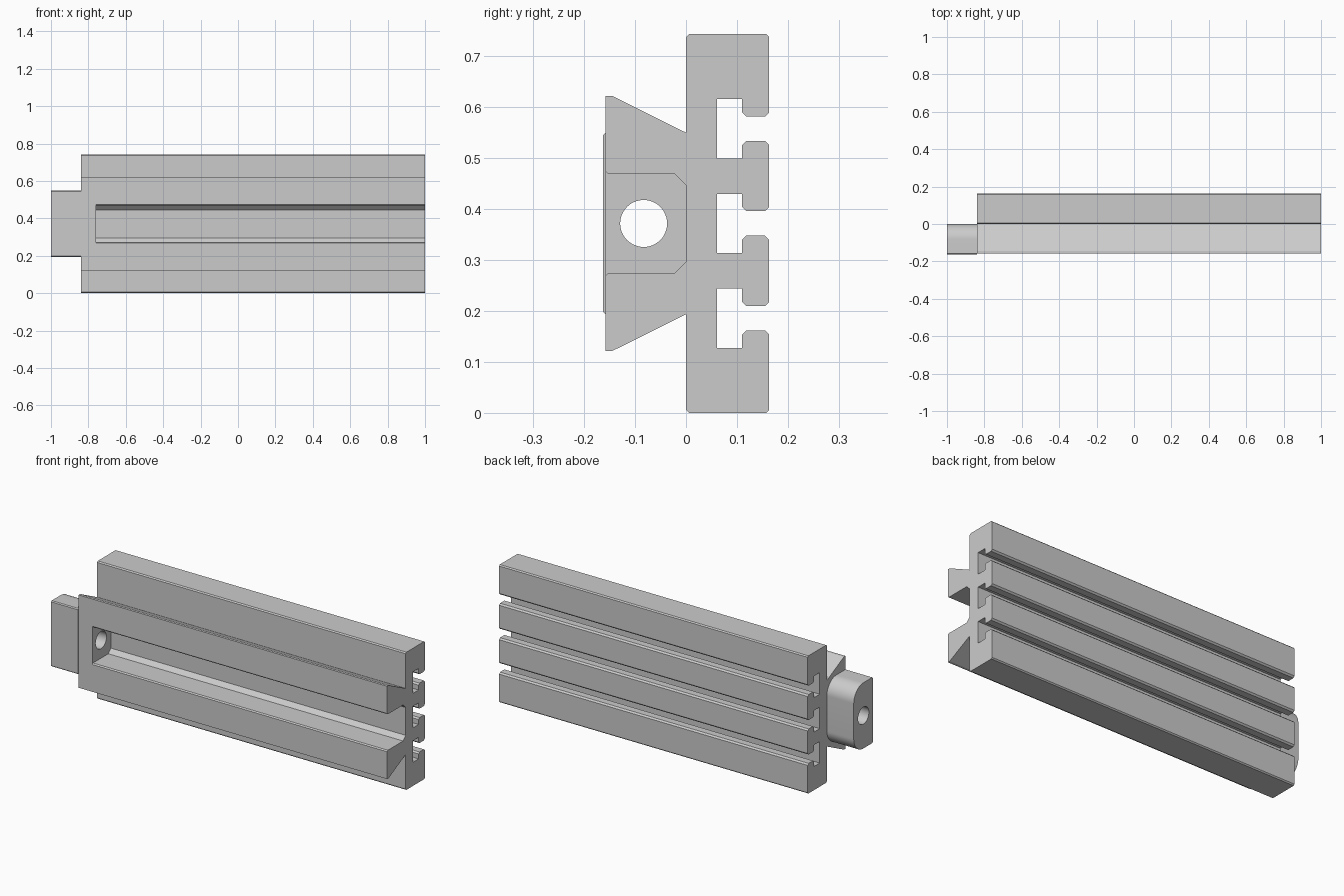
import bpy, bmesh
from math import sin, cos, pi

if "Cube" in bpy.data.objects:
    bpy.data.objects.remove(bpy.data.objects["Cube"])

CZ = 0.371          # height of the symmetry plane
END, WALL = -0.84, -0.758


def prism(name, profile, x0, x1):
    """Extrude a (y, z) profile along x."""
    bm = bmesh.new()
    face = bm.faces.new([bm.verts.new((x0, y, z)) for y, z in profile])
    ext = bmesh.ops.extrude_face_region(bm, geom=[face])
    verts = [v for v in ext["geom"] if isinstance(v, bmesh.types.BMVert)]
    bmesh.ops.translate(bm, verts=verts, vec=(x1 - x0, 0, 0))
    bmesh.ops.recalc_face_normals(bm, faces=bm.faces)
    mesh = bpy.data.meshes.new(name)
    bm.to_mesh(mesh)
    bm.free()
    ob = bpy.data.objects.new(name, mesh)
    bpy.context.collection.objects.link(ob)
    return ob


def mirrored(half, cz=CZ):
    """Complete a half outline of (y, offset) by mirroring it in z."""
    return [(y, cz + d) for y, d in half] + [(y, cz - d) for y, d in reversed(half)]


def cut(target, cutter):
    mod = target.modifiers.new(cutter.name, 'BOOLEAN')
    mod.operation = 'DIFFERENCE'
    mod.solver = 'EXACT'
    mod.object = cutter
    bpy.context.view_layer.objects.active = target
    bpy.ops.object.modifier_apply(modifier=mod.name)


def smooth(ob):
    bpy.ops.object.select_all(action='DESELECT')
    ob.select_set(True)
    bpy.context.view_layer.objects.active = ob
    bpy.ops.object.shade_smooth_by_angle(angle=0.4)


# Table: plate with three T-slots at the back and a dovetail at the front
slot = [(.163, .032), (.155, .024), (.118, .024), (.11, .032), (.11, .058), (.061, .058)]
outline = [(-.158, CZ + .25), (-.145, CZ + .25), (0, CZ + .178),
           (0, CZ + .365), (.006, CZ + .371), (.157, CZ + .371), (.163, CZ + .365)]
for s in (.1855, 0, -.1855):
    outline += mirrored(slot, CZ + s)
outline += [(.163, CZ - .365), (.157, CZ - .371), (.006, CZ - .371), (0, CZ - .365),
            (0, CZ - .178), (-.145, CZ - .25), (-.158, CZ - .25)]
table = prism("slotted_table", outline, END, 1)

# Motor block at the end, rounded towards the back
r = .082
half = [(-.163, .172), (-.158, .177)]
half += [(-r + r * sin(a), .177 - r + r * cos(a)) for a in (i * pi / 32 for i in range(17))]
block = prism("end_block", mirrored(half), -1, END)

# Channel open at the far end, and the shaft bore through block and wall
channel = prism("channel_cutter", mirrored(
    [(-.17, .103), (-.158, .103), (-.152, .097), (-.022, .097), (0, .075)]), WALL, 1.1)
bore = prism("bore_cutter", [(-.083 + .046 * cos(i * pi / 24), CZ + .046 * sin(i * pi / 24))
                             for i in range(48)], -1.1, WALL + .1)
cut(table, channel)
cut(table, bore)
cut(block, bore)
for helper in (channel, bore):
    bpy.data.objects.remove(helper)
smooth(table)
smooth(block)
